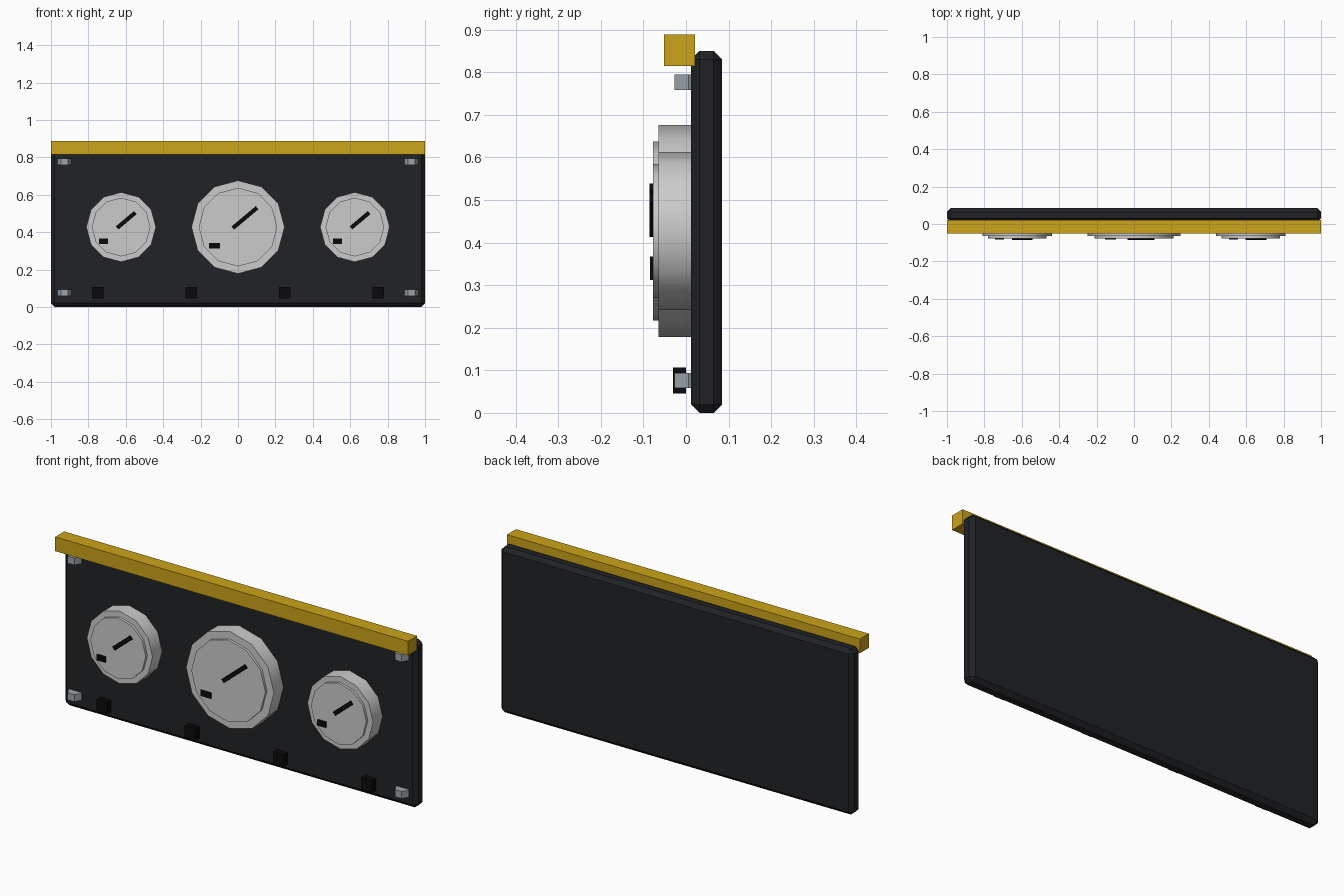
import bpy, math
from mathutils import Matrix

if "Cube" in bpy.data.objects:
    bpy.data.objects.remove(bpy.data.objects["Cube"])


def material(name, color):
    m = bpy.data.materials.new(name)
    m.diffuse_color = (*color, 1)
    m.use_nodes = True
    m.node_tree.nodes["Principled BSDF"].inputs["Base Color"].default_value = m.diffuse_color
    return m


DARK = material("dark_panel", (0.015, 0.016, 0.019))
BLACK = material("black", (0.003, 0.003, 0.004))
YELLOW = material("yellow", (0.6, 0.37, 0.01))
WHITE = material("dial_white", (0.62, 0.62, 0.65))
STEEL = material("steel", (0.33, 0.37, 0.4))


def box(name, center, size, mat, tilt=0.0):
    bpy.ops.mesh.primitive_cube_add(size=1, location=center, rotation=(0, -tilt, 0))
    ob = bpy.context.object
    ob.name = name
    ob.data.transform(Matrix.Diagonal((*size, 1)))
    ob.data.materials.append(mat)
    return ob


def prism(name, sides, radius, depth, center, rotation, mat):
    bpy.ops.mesh.primitive_cylinder_add(vertices=sides, radius=radius, depth=depth,
                                        location=center, rotation=rotation)
    ob = bpy.context.object
    ob.name = name
    ob.data.materials.append(mat)
    return ob


# Chamfered back panel
panel = box("panel", (0, 0.0485, 0.425), (2, 0.073, 0.85), DARK)
bevel = panel.modifiers.new("chamfer", 'BEVEL')
bevel.width = 0.02
bevel.segments = 1

# Top trim bar
box("top_bar", (0, -0.015, 0.8515), (2, 0.073, 0.073), YELLOW)


# Dials: housing, raised face, needle and small marker
def dial(label, x, r, marker_w):
    z, k = 0.427, r / 0.249
    turn = (math.pi / 2, 0, 0)
    for part, rad, front, back in (("housing", r, -0.065, 0.02),
                                   ("face", r * 0.843, -0.078, -0.06)):
        ob = prism(f"{label}_dial_{part}", 12, rad, back - front,
                   (x, (front + back) / 2, z), turn, WHITE)
        bpy.ops.object.shade_smooth_by_angle(angle=math.radians(40))
    box(f"{label}_needle", (x + 0.037 * k, -0.08, z + 0.049 * k),
        (0.17 * k, 0.012, 0.022), BLACK, math.radians(40))
    box(f"{label}_marker", (x - 0.125 * k, -0.079, z - 0.1 * k),
        (marker_w, 0.01, 0.03), BLACK)


dial("centre", 0, 0.249, 0.06)
dial("left", -0.625, 0.186, 0.048)
dial("right", 0.625, 0.186, 0.048)

# Corner bolts: upright hexagonal studs
for side, x in (("left", -0.928), ("right", 0.928)):
    for level, z in (("lower", 0.076), ("upper", 0.776)):
        prism(f"{level}_{side}_bolt", 6, 0.0375, 0.036, (x, 0.006, z),
              (0, 0, math.pi / 2), STEEL)

# Row of switches along the lower edge
for i in range(4):
    box(f"switch_{i + 1}", (-0.75 + 0.5 * i, -0.015, 0.076), (0.062, 0.03, 0.062), BLACK)
